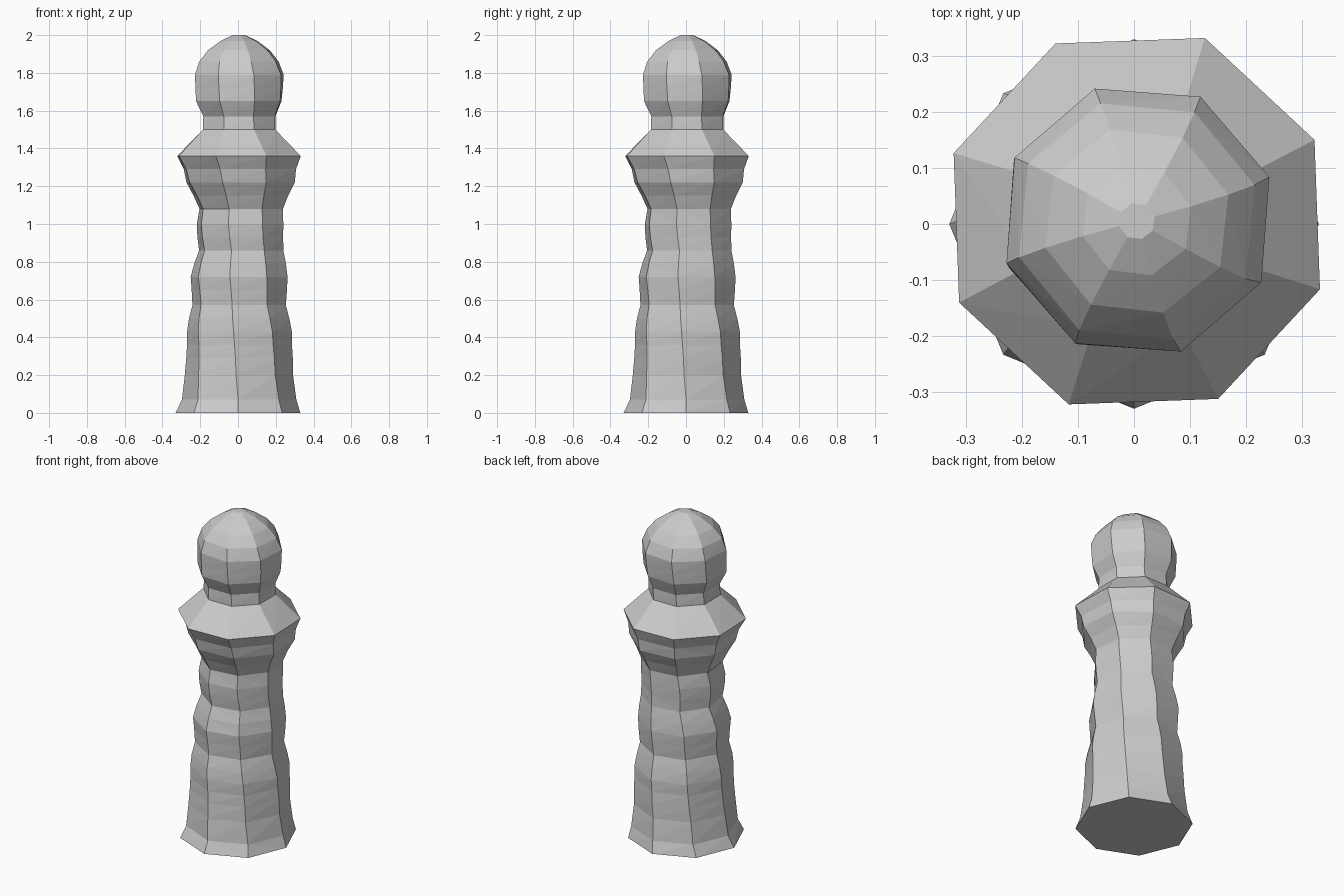
import bpy, bmesh
from math import sin, cos, radians

SIDES = 8
TWIST = -15.0  # degrees per unit of height

# (height, radius, sideways drift of the ring centre in x and y)
PROFILE = [
    (0.00, 0.330, 0.000), (0.07, 0.303, 0.006), (0.20, 0.287, 0.005),
    (0.29, 0.283, 0.008), (0.36, 0.279, 0.008), (0.43, 0.279, 0.008),
    (0.50, 0.268, 0.006), (0.57, 0.250, 0.006), (0.65, 0.256, 0.007),
    (0.72, 0.261, 0.006), (0.79, 0.248, 0.011), (0.86, 0.229, 0.017),
    (0.93, 0.234, 0.012), (1.00, 0.237, 0.011), (1.08, 0.230, 0.017),
    (1.15, 0.262, 0.015), (1.22, 0.302, 0.014), (1.29, 0.315, 0.010),
    (1.36, 0.349, 0.005),                                            # flared rim
    (1.50, 0.207, 0.006), (1.57, 0.205, 0.007),                      # neck
    (1.65, 0.241, 0.004), (1.72, 0.245, 0.006), (1.79, 0.247, 0.007),
    (1.86, 0.220, 0.005), (1.92, 0.170, 0.005), (1.97, 0.100, 0.005),
    (2.00, 0.033, 0.005),                                            # domed top
]

# Twisted eight-sided pillar lofted ring by ring
bm = bmesh.new()
rings = []
for z, r, d in PROFILE:
    ring = []
    for i in range(SIDES):
        a = radians(360 / SIDES * i + TWIST * z)
        ring.append(bm.verts.new((d + r * cos(a), d + r * sin(a), z)))
    rings.append(ring)

for low, high in zip(rings, rings[1:]):
    for i in range(SIDES):
        j = (i + 1) % SIDES
        bm.faces.new((low[i], low[j], high[j], high[i]))

# Flat base and small flat tip
bm.faces.new(list(reversed(rings[0])))
bm.faces.new(rings[-1])

# Flat triangulated facets
bmesh.ops.triangulate(bm, faces=[f for f in bm.faces if len(f.verts) == 4])
bmesh.ops.recalc_face_normals(bm, faces=bm.faces)
mesh = bpy.data.meshes.new("twisted_pillar")
bm.to_mesh(mesh)
bm.free()
bpy.context.collection.objects.link(bpy.data.objects.new("twisted_pillar", mesh))
